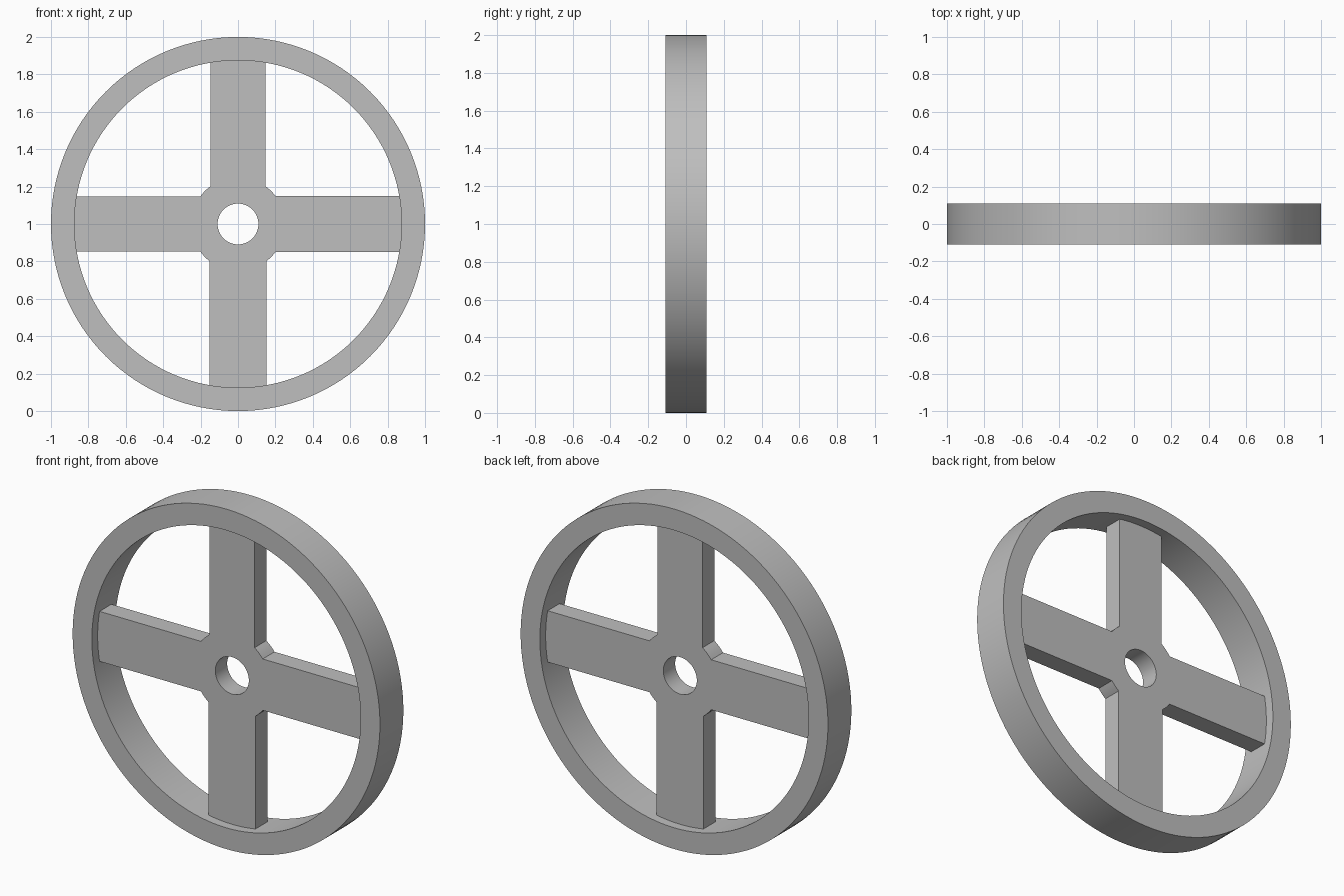
import bpy
import bmesh
from math import cos, sin, pi, asin, radians

cube = bpy.data.objects.get("Cube")
if cube:
    bpy.data.objects.remove(cube, do_unlink=True)

RIM_R, RIM_INNER, RIM_HALF = 1.0, 0.875, 0.109
HUB_R, BORE_R, SPOKE_HALF = 0.25, 0.109, 0.055
SPOKE_WIDTHS = [0.151, 0.146, 0.147, 0.153]   # half widths: +x, top, -x, bottom

grey = bpy.data.materials.new("plain grey")
grey.use_nodes = True
colour = (0.52, 0.52, 0.52, 1)
grey.diffuse_color = colour
grey.node_tree.nodes["Principled BSDF"].inputs["Base Color"].default_value = colour


def arc(radius, start, end, steps):
    """Points on an arc, both ends included."""
    angles = [start + (end - start) * i / steps for i in range(steps + 1)]
    return [(radius * cos(a), radius * sin(a)) for a in angles]


def circle(radius, steps):
    return arc(radius, 0, 2 * pi, steps)[:-1]


def plate(name, outlines, half_depth):
    """Upright plate cut from closed outlines; inner outlines become holes."""
    curve = bpy.data.curves.new(name, 'CURVE')
    curve.dimensions = '2D'
    curve.fill_mode = 'BOTH'
    curve.extrude = half_depth
    for points in outlines:
        spline = curve.splines.new('POLY')
        spline.points.add(len(points) - 1)
        for p, (x, y) in zip(spline.points, points):
            p.co = (x, y, 0, 1)
        spline.use_cyclic_u = True
    obj = bpy.data.objects.new(name, curve)
    bpy.context.collection.objects.link(obj)
    obj.rotation_euler.x = pi / 2
    obj.location.z = RIM_R
    bpy.ops.object.select_all(action='DESELECT')
    obj.select_set(True)
    bpy.context.view_layer.objects.active = obj
    bpy.ops.object.convert(target='MESH')
    obj = bpy.context.object
    # weld the caps to the walls
    bm = bmesh.new()
    bm.from_mesh(obj.data)
    bmesh.ops.remove_doubles(bm, verts=bm.verts, dist=0.0005)
    bmesh.ops.recalc_face_normals(bm, faces=bm.faces)
    bm.to_mesh(obj.data)
    bm.free()
    obj.data.materials.clear()
    obj.data.materials.append(grey)
    bpy.ops.object.shade_smooth_by_angle(angle=radians(30))
    return obj


# Outer rim
plate("rim", [circle(RIM_R, 128), circle(RIM_INNER, 128)], RIM_HALF)

# Four spokes joined by the round hub, with a bore through the middle
outline = []
tip = RIM_INNER + 0.01
for i, w in enumerate(SPOKE_WIDTHS):
    a = i * pi / 2
    next_w = SPOKE_WIDTHS[(i + 1) % 4]
    outline += arc(tip, a - asin(w / tip), a + asin(w / tip), 8)
    outline += arc(HUB_R, a + asin(w / HUB_R), a + pi / 2 - asin(next_w / HUB_R), 4)
plate("spokes_and_hub", [outline, circle(BORE_R, 64)], SPOKE_HALF)
